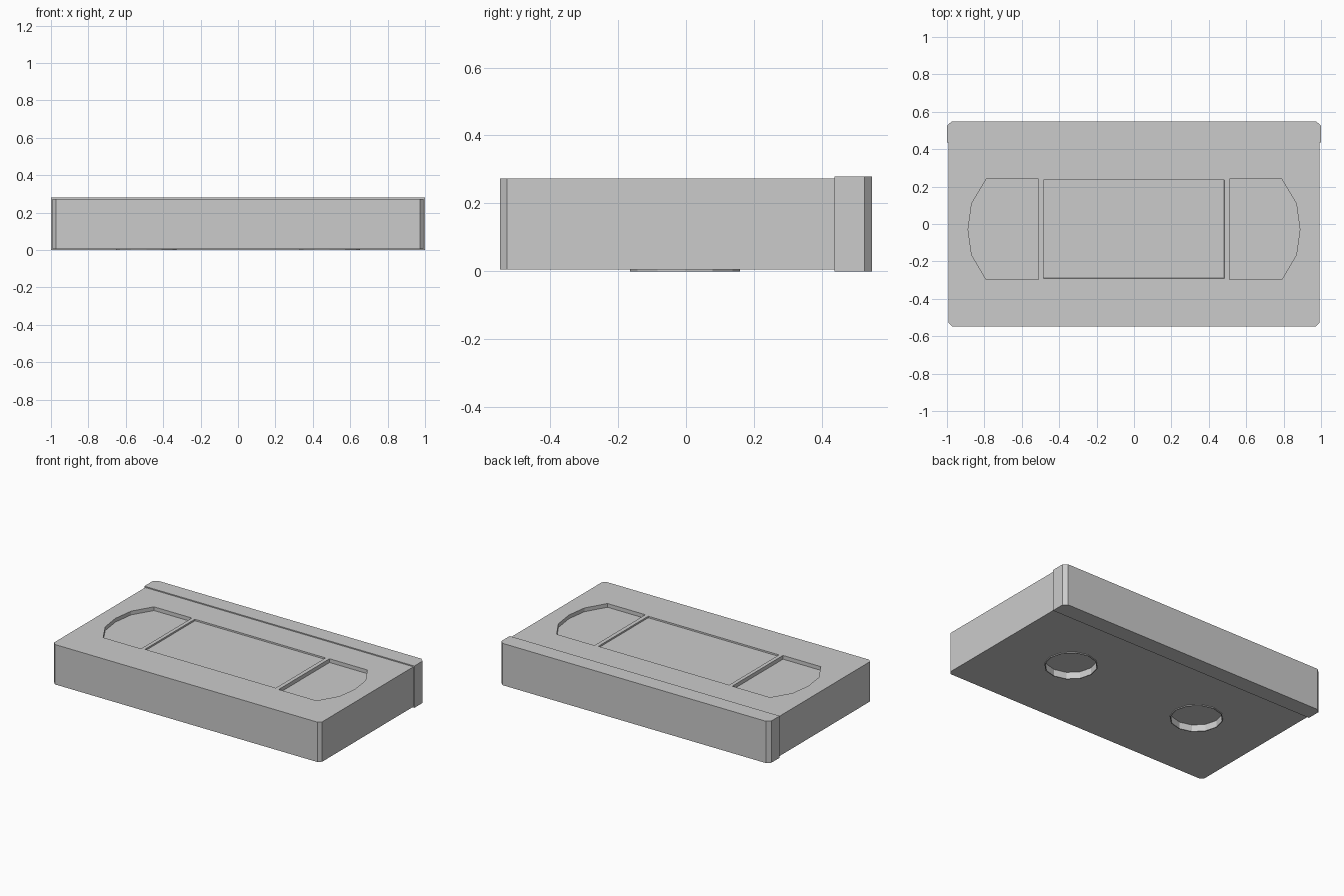
import bpy, bmesh
from math import cos, sin, pi

if "Cube" in bpy.data.objects:
    bpy.data.objects.remove(bpy.data.objects["Cube"])


def prism(name, pts, z0, z1, taper=1.0):
    """Extrude a counter-clockwise outline from z0 to z1; taper scales the lower outline."""
    cx = sum(p[0] for p in pts) / len(pts)
    cy = sum(p[1] for p in pts) / len(pts)
    bm = bmesh.new()
    low = [bm.verts.new((cx + (x - cx) * taper, cy + (y - cy) * taper, z0)) for x, y in pts]
    top = [bm.verts.new((x, y, z1)) for x, y in pts]
    bm.faces.new(low[::-1])
    bm.faces.new(top)
    n = len(pts)
    for i in range(n):
        j = (i + 1) % n
        bm.faces.new((low[i], low[j], top[j], top[i]))
    bmesh.ops.recalc_face_normals(bm, faces=bm.faces)
    mesh = bpy.data.meshes.new(name)
    bm.to_mesh(mesh)
    bm.free()
    obj = bpy.data.objects.new(name, mesh)
    bpy.context.collection.objects.link(obj)
    return obj


def cut(obj, cutter):
    """Subtract a cutter, then discard it."""
    mod = obj.modifiers.new("cut", 'BOOLEAN')
    mod.operation = 'DIFFERENCE'
    mod.solver = 'EXACT'
    mod.object = cutter
    cutter.hide_render = True
    bpy.context.view_layer.objects.active = obj
    bpy.ops.object.modifier_apply(modifier=mod.name)
    bpy.data.objects.remove(cutter)


def circle(cx, cy, r, n=12):
    return [(cx + r * cos(2 * pi * i / n), cy + r * sin(2 * pi * i / n)) for i in range(n)]


Z0, Z1, SPLIT = 0.006, 0.273, 0.437

# Cassette shell with chamfered front corners
W, C = 0.993, 0.021
shell = prism("shell", [(-W, SPLIT), (-W, -0.548 + C), (-W + C, -0.548),
                        (W - C, -0.548), (W, -0.548 + C), (W, SPLIT)], Z0, Z1)

# Tape door along the back, slightly larger than the shell
prism("tape_door", [(-1, SPLIT), (1, SPLIT), (1, 0.525), (0.975, 0.548),
                    (-0.975, 0.548), (-1, 0.525)], 0, 0.28)

# Shallow label recess
cut(shell, prism("label_cutter", [(-0.49, -0.293), (0.488, -0.293),
                                  (0.488, 0.239), (-0.49, 0.239)], Z1 - 0.01, Z1 + 0.05, 0.988))

# Reel windows on top and reel hubs underneath
window = [(0.51, -0.298), (0.79, -0.298), (0.868, -0.165), (0.887, -0.03),
          (0.868, 0.11), (0.79, 0.24), (0.51, 0.24)]
for side, s in (("left", -1), ("right", 1)):
    outline = [(s * x, y) for x, y in window][::s]
    cut(shell, prism("window_cutter", outline, Z1 - 0.025, Z1 + 0.05))
    hx, hy = s * 0.49, -0.003
    cut(shell, prism("hub_cutter", circle(hx, hy, 0.158), -0.05, 0.045))
    rim = prism(side + "_hub_rim", circle(hx, hy, 0.162), 0, 0.05)
    cut(rim, prism("rim_cutter", circle(hx, hy, 0.156), -0.05, 0.045))
